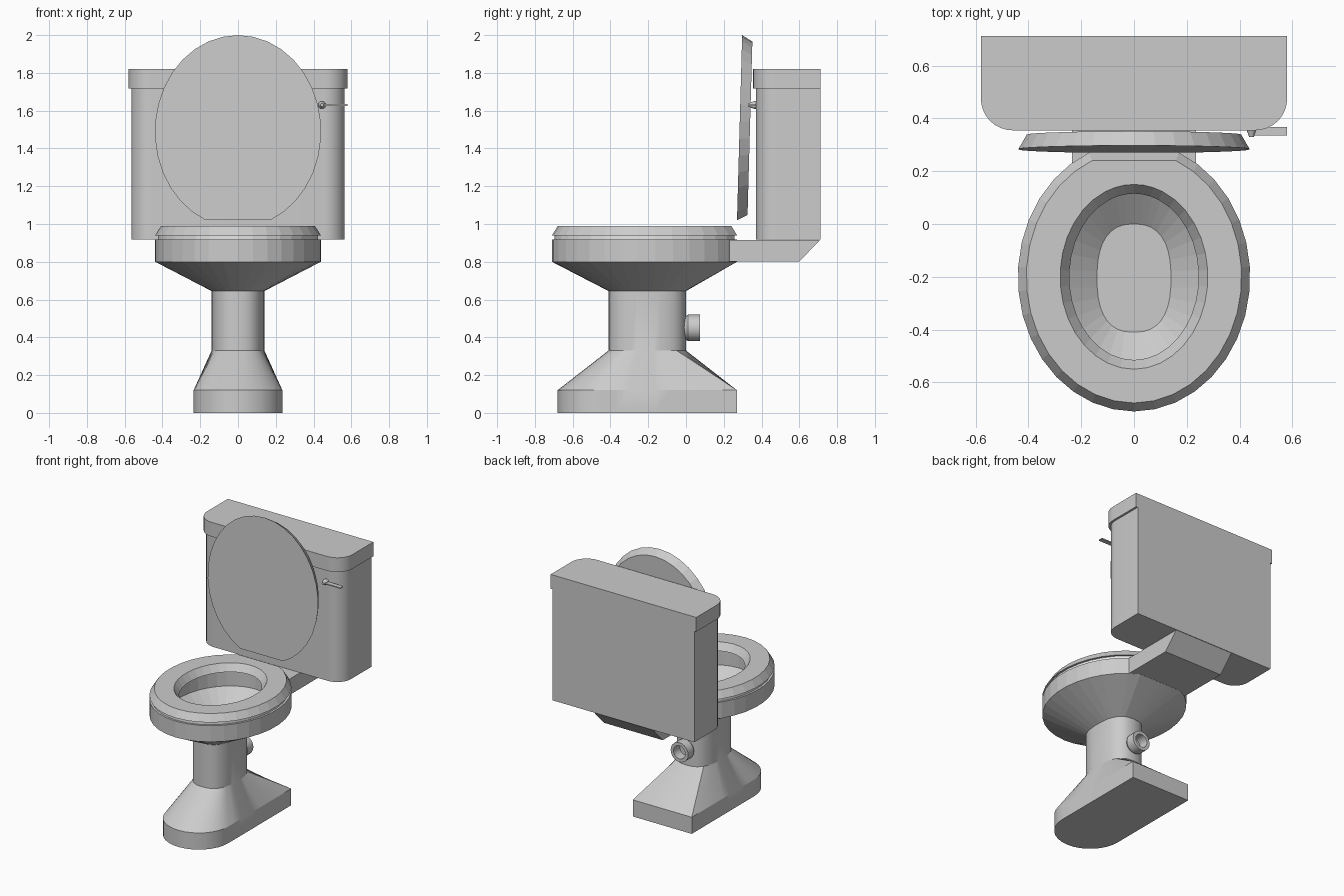
import bpy, bmesh, math
from math import sin, cos, pi, copysign
from mathutils import Matrix, Vector

if "Cube" in bpy.data.objects:
    bpy.data.objects.remove(bpy.data.objects["Cube"])


def material(name, value):
    m = bpy.data.materials.new(name)
    m.use_nodes = True
    color = (value, value, value, 1)
    m.diffuse_color = color
    m.node_tree.nodes["Principled BSDF"].inputs["Base Color"].default_value = color
    return m


PORCELAIN = material("grey porcelain", 0.6)
PAD = material("white pad", 1.0)


def finish(name, bm, mat=PORCELAIN, smooth=None):
    bmesh.ops.recalc_face_normals(bm, faces=bm.faces)
    mesh = bpy.data.meshes.new(name)
    bm.to_mesh(mesh)
    bm.free()
    mesh.materials.append(mat)
    ob = bpy.data.objects.new(name, mesh)
    bpy.context.collection.objects.link(ob)
    if smooth:
        bpy.ops.object.select_all(action="DESELECT")
        bpy.context.view_layer.objects.active = ob
        ob.select_set(True)
        bpy.ops.object.shade_smooth_by_angle(angle=math.radians(smooth))
    return ob


def loft(name, rings, mat=PORCELAIN, loop=False, smooth=None):
    """Skin (outline, z) rings; either cap both ends or join last to first."""
    bm = bmesh.new()
    rows = [[bm.verts.new((x, y, z)) for x, y in pts] for pts, z in rings]
    pairs = list(zip(rows, rows[1:])) + ([(rows[-1], rows[0])] if loop else [])
    for a, b in pairs:
        for i in range(len(a)):
            j = (i + 1) % len(a)
            bm.faces.new((a[i], a[j], b[j], b[i]))
    if not loop:
        bm.faces.new(rows[0])
        bm.faces.new(rows[-1])
    return finish(name, bm, mat, smooth)


# Outlines shared by the bowl, seat and lid: an oval with a flat back
MID = -0.2
CUT = math.asin(0.47 / 0.51)
ANGLES = [pi - CUT + (pi + 2 * CUT) * i / 30 for i in range(31)]
ANGLES += [CUT + (pi - 2 * CUT) * i / 6 for i in range(1, 6)]


def oval(a, b, flat=False):
    pts = []
    for t in ANGLES:
        k = min(1, sin(CUT) / sin(t)) if flat and sin(t) > 0 else 1
        pts.append((a * cos(t) * k, MID + b * sin(t) * k))
    return pts


def rim(inset):
    return oval(0.44 - inset, 0.51 - inset, True)


def stem_point(t):
    c, s = cos(t), sin(t)
    return (0.14 * copysign(abs(c) ** 0.8, c), -0.205 + 0.205 * copysign(abs(s) ** 0.8, s))


# Bowl with its hollow
stem_top = [stem_point(t) for t in ANGLES]
loft("bowl", [(stem_top, 0.655), (oval(0.33, 0.4), 0.8), (oval(0.33, 0.4), 0.917),
              (rim(0), 0.917), (rim(0), 0.8), (stem_top, 0.645)])

# Seat on a thin pad
loft("seat_pad", [(rim(0.015), 0.917), (rim(0.015), 0.94),
                  (oval(0.33, 0.4), 0.94), (oval(0.33, 0.4), 0.917)], PAD, loop=True)
loft("seat", [(rim(0), 0.94), (rim(0.032), 0.99), (oval(0.28, 0.35), 0.99),
              (oval(0.245, 0.315), 0.94)], loop=True)

# Raised lid, leaning slightly back
lid = loft("lid", [(rim(0), 0), (rim(0.032), 0.055)])
lid.data.transform(Matrix.Translation((0, 0.27, 1.02))
                   @ Matrix.Rotation(math.radians(-1.6), 4, "X")
                   @ Matrix(((1, 0, 0, 0), (0, 0, 1, 0), (0, -1, 0, 0.27), (0, 0, 0, 1))))

# Pedestal: D-shaped foot flaring into an oval stem
W, BACK, ARC = 0.235, 0.27, -0.445
foot = [(W * cos(t), ARC + W * sin(t)) for t in (pi + pi * i / 16 for i in range(17))]
foot += [(W, ARC + (BACK - ARC) * i / 10) for i in range(1, 11)]
foot += [(W - 2 * W * i / 8, BACK) for i in range(1, 9)]
foot += [(-W, BACK - (BACK - ARC) * i / 10) for i in range(1, 10)]
neck = [stem_point(math.atan2((y + 0.205) / 0.475, x / W)) for x, y in foot]
loft("pedestal", [(foot, 0), (foot, 0.12), (neck, 0.33), (neck, 0.65)], smooth=25)


# Tank and tank lid: square back, rounded front corners
def tank_outline(half, front, r):
    pts = [(half, 0.712), (-half, 0.712)]
    for side, start in ((-1, pi), (1, 1.5 * pi)):
        for i in range(9):
            t = start + pi / 2 * i / 8
            pts.append((side * (half - r) + r * cos(t), front + r + r * sin(t)))
    return pts


body = tank_outline(0.565, 0.37, 0.11)
cover = tank_outline(0.58, 0.355, 0.12)
loft("tank", [(body, 0.917), (body, 1.73)], smooth=30)
loft("tank_lid", [(cover, 1.717), (cover, 1.82)], smooth=30)

# Bracket between bowl and tank, sloped underneath at the rear
bm = bmesh.new()
profile = [(0.2, 0.801), (0.6, 0.801), (0.71, 0.916), (0.2, 0.916)]
face = bm.faces.new([bm.verts.new((-0.235, y, z)) for y, z in profile])
side = bmesh.ops.extrude_face_region(bm, geom=[face])["geom"]
bmesh.ops.translate(bm, vec=(0.47, 0, 0), verts=[v for v in side if isinstance(v, bmesh.types.BMVert)])
finish("tank_bracket", bm)


# Waste outlet: short flared pipe with an open end
def circle(r, n=20):
    return [(r * cos(2 * pi * i / n), r * sin(2 * pi * i / n)) for i in range(n)]


TO_BACK = Matrix.Rotation(-pi / 2, 4, "X")
pipe = loft("waste_outlet", [(circle(0.055), -0.03), (circle(0.055), -0.01), (circle(0.07), 0.01),
                             (circle(0.07), 0.075), (circle(0.047), 0.075), (circle(0.047), 0.005)],
            smooth=30)
pipe.data.transform(Matrix.Translation((0, 0, 0.45)) @ TO_BACK)

# Flush lever: tapered knob and flat handle
knob = loft("lever_knob", [(circle(0.009, 12), 0), (circle(0.02, 12), 0.03), (circle(0.02, 12), 0.045)])
knob.data.transform(Matrix.Translation((0.445, 0.33, 1.63)) @ TO_BACK)
bm = bmesh.new()
bmesh.ops.create_cube(bm, size=1)
bmesh.ops.scale(bm, vec=(0.135, 0.032, 0.008), verts=bm.verts)
bmesh.ops.translate(bm, vec=Vector((0.513, 0.351, 1.63)), verts=bm.verts)
finish("lever_handle", bm)
